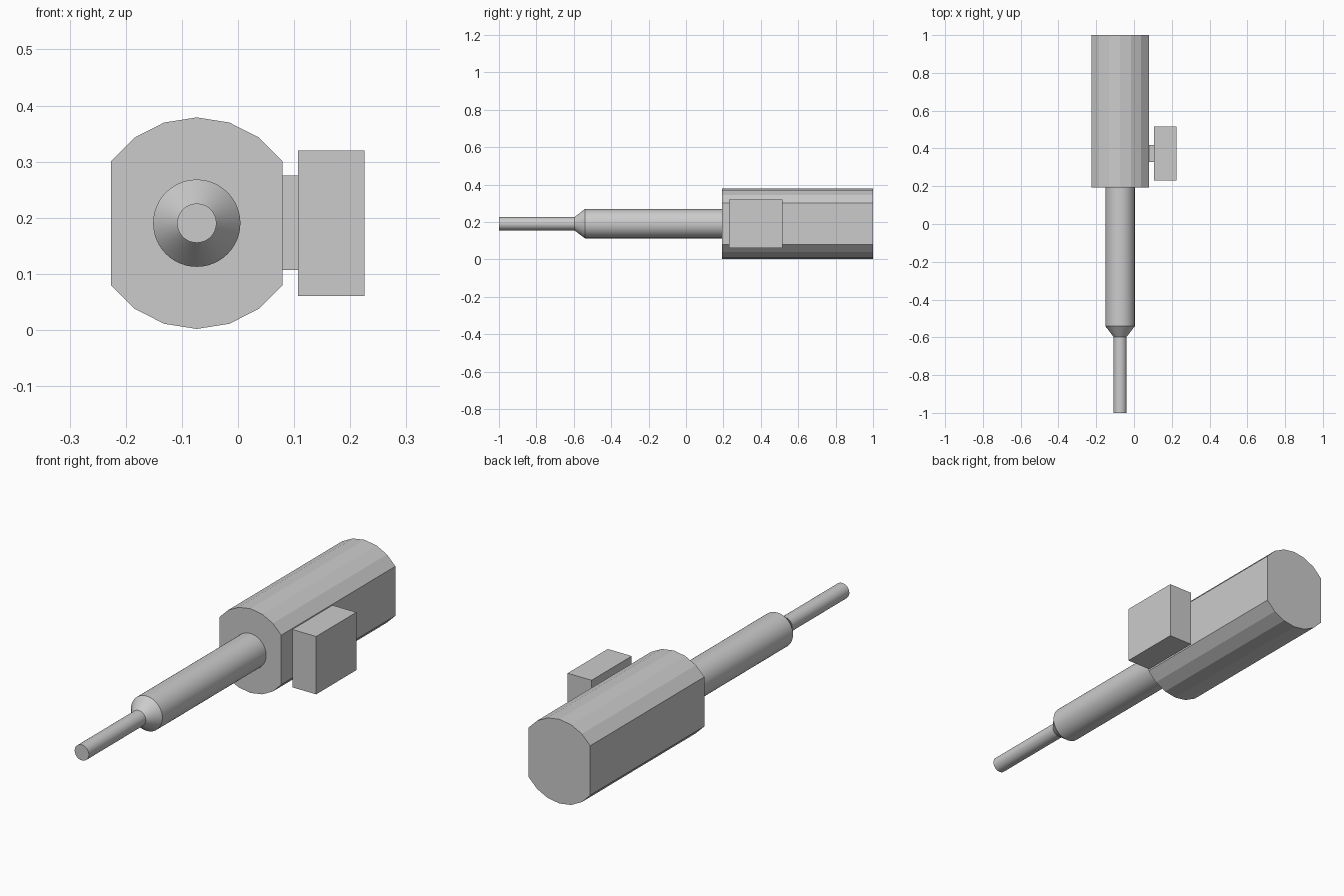
import bpy, bmesh, math

if "Cube" in bpy.data.objects:
    bpy.data.objects.remove(bpy.data.objects["Cube"])

CX, CZ = -0.0735, 0.1905   # common long axis of the body and probe


def finish(name, bm):
    bmesh.ops.recalc_face_normals(bm, faces=bm.faces)
    mesh = bpy.data.meshes.new(name)
    bm.to_mesh(mesh)
    bm.free()
    ob = bpy.data.objects.new(name, mesh)
    bpy.context.collection.objects.link(ob)
    return ob


def box(name, x, y, z):
    bm = bmesh.new()
    bmesh.ops.create_cube(bm, size=1)
    for v in bm.verts:
        for i, (lo, hi) in enumerate((x, y, z)):
            v.co[i] = lo if v.co[i] < 0 else hi
    return finish(name, bm)


def loft(name, rings):
    """Bridge equal-length (profile, y) rings along y and cap both ends."""
    bm = bmesh.new()
    loops = [[bm.verts.new((CX + px, y, CZ + pz)) for px, pz in prof]
             for prof, y in rings]
    n = len(loops[0])
    for a, b in zip(loops, loops[1:]):
        for i in range(n):
            j = (i + 1) % n
            bm.faces.new((a[i], a[j], b[j], b[i]))
    bm.faces.new(loops[0])
    bm.faces.new(loops[-1])
    return finish(name, bm)


def circle(r, n, skip=()):
    return [(r * math.sin(math.tau * i / n), r * math.cos(math.tau * i / n))
            for i in range(n) if i not in skip]


# Main body: 20-sided cylinder with both flanks flattened
flat_sided = circle(0.1885, 20, skip=(4, 5, 6, 14, 15, 16))
loft("body", [(flat_sided, 0.193), (flat_sided, 1.0)])

# Stepped shaft: thick barrel, tapered shoulder, thin tip
thick, thin = circle(0.0778, 48), circle(0.035, 48)
shaft = loft("shaft", [(thin, -1.0), (thin, -0.597), (thick, -0.541), (thick, 0.193)])
bpy.context.view_layer.objects.active = shaft
shaft.select_set(True)
bpy.ops.object.shade_smooth_by_angle(angle=math.radians(30))

# Side block on a short neck
box("side_neck", (0.079, 0.107), (0.328, 0.418), (0.107, 0.275))
box("side_block", (0.107, 0.2255), (0.231, 0.515), (0.061, 0.32))
